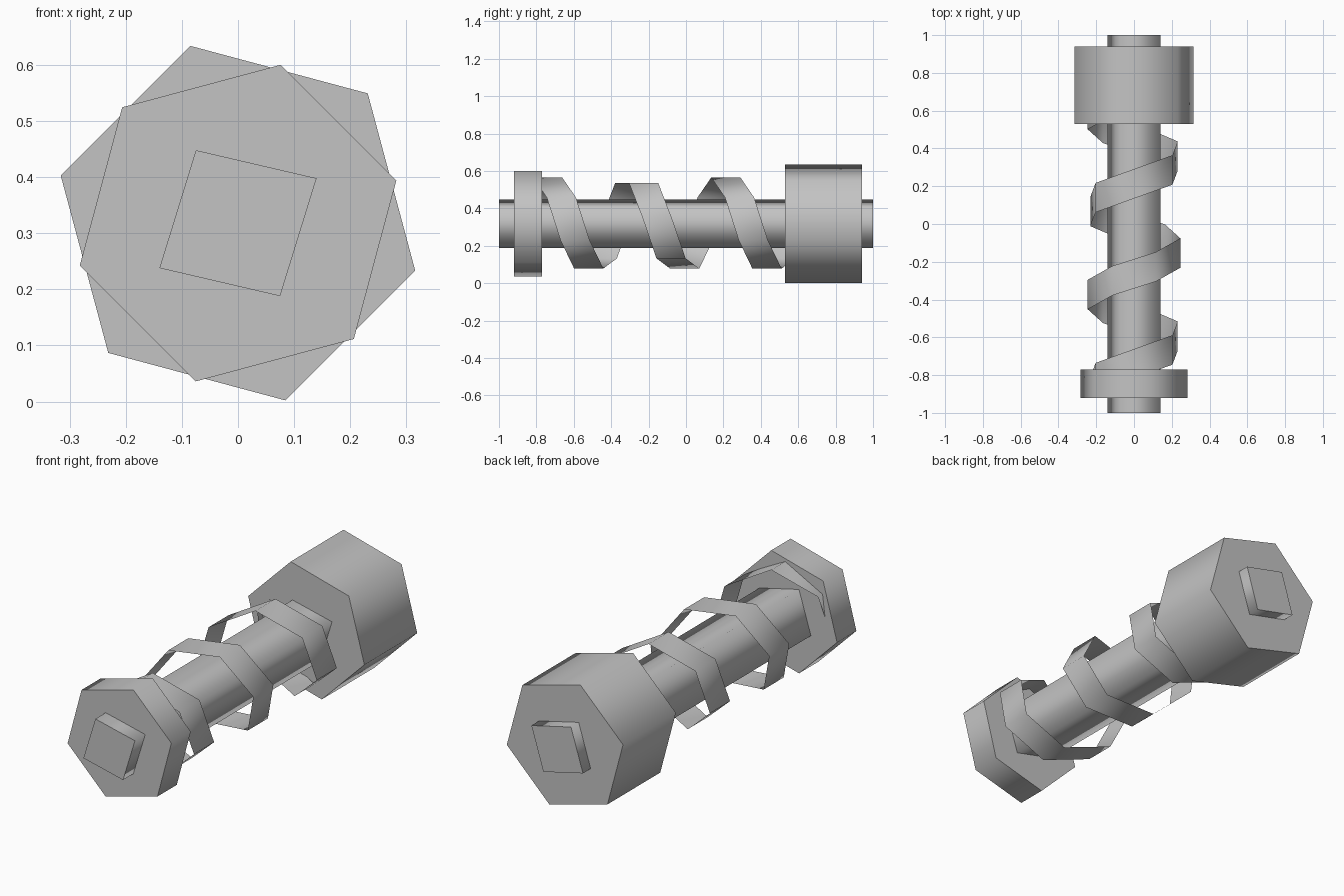
import bpy, bmesh
from math import radians, sin, cos
from mathutils import Vector

cube = bpy.data.objects.get("Cube")
if cube:
    bpy.data.objects.remove(cube)

AXIS_Z = 0.318

grey = bpy.data.materials.new("plain grey")
grey.use_nodes = True
COLOUR = (0.55, 0.55, 0.55, 1)
grey.diffuse_color = COLOUR
grey.node_tree.nodes["Principled BSDF"].inputs["Base Color"].default_value = COLOUR


def finish(bm, name):
    mesh = bpy.data.meshes.new(name)
    bm.to_mesh(mesh)
    bm.free()
    mesh.materials.append(grey)
    obj = bpy.data.objects.new(name, mesh)
    bpy.context.collection.objects.link(obj)
    return obj


def prism(name, profile, y0, y1):
    """Extrude an (x, z) profile along y: smooth sides, crisp flat ends."""
    bm = bmesh.new()
    front = bm.faces.new([bm.verts.new((x, y0, AXIS_Z + z)) for x, z in profile])
    back = bmesh.ops.extrude_face_region(bm, geom=[front], use_keep_orig=True)
    moved = [v for v in back["geom"] if isinstance(v, bmesh.types.BMVert)]
    bmesh.ops.translate(bm, verts=moved, vec=(0, y1 - y0, 0))
    bmesh.ops.recalc_face_normals(bm, faces=bm.faces)
    for face in bm.faces:
        face.smooth = abs(face.normal.y) < 0.5
        if not face.smooth:
            for edge in face.edges:
                edge.smooth = False
    return finish(bm, name)


def hexagon(radius, turn):
    angles = [radians(turn + 60 * i) for i in range(6)]
    return [(radius * cos(a), radius * sin(a)) for a in angles]


# Slightly skewed square rod through the whole length
prism("shaft", [(-0.075, 0.13), (0.14, 0.08), (0.075, -0.13), (-0.14, -0.08)], -1, 1)

# Hexagonal end blocks
prism("front_collar", hexagon(0.292, 15), -0.92, -0.77)
prism("rear_block", hexagon(0.327, 45), 0.53, 0.94)

# Thin ribbon winding around the rod, ends buried in the blocks
RADIUS, HALF_WIDTH, STEP, TURN = 0.247, 0.078, 0.0733, 360 / 6.5
bm = bmesh.new()
previous = None
for k in range(-2, 20):
    a = radians(TURN * k)
    y = -0.74 + STEP * k
    pair = [bm.verts.new((RADIUS * sin(a), max(y + side, -0.9), AXIS_Z + RADIUS * cos(a)))
            for side in (-HALF_WIDTH, HALF_WIDTH)]
    if previous:
        face = bm.faces.new((previous[0], previous[1], pair[1], pair[0]))
        face.smooth = True
        face.normal_update()
        centre = face.calc_center_median() - Vector((0, 0, AXIS_Z))
        if face.normal.dot(Vector((centre.x, 0, centre.z))) < 0:
            face.normal_flip()
    previous = pair
finish(bm, "spiral_ribbon")
